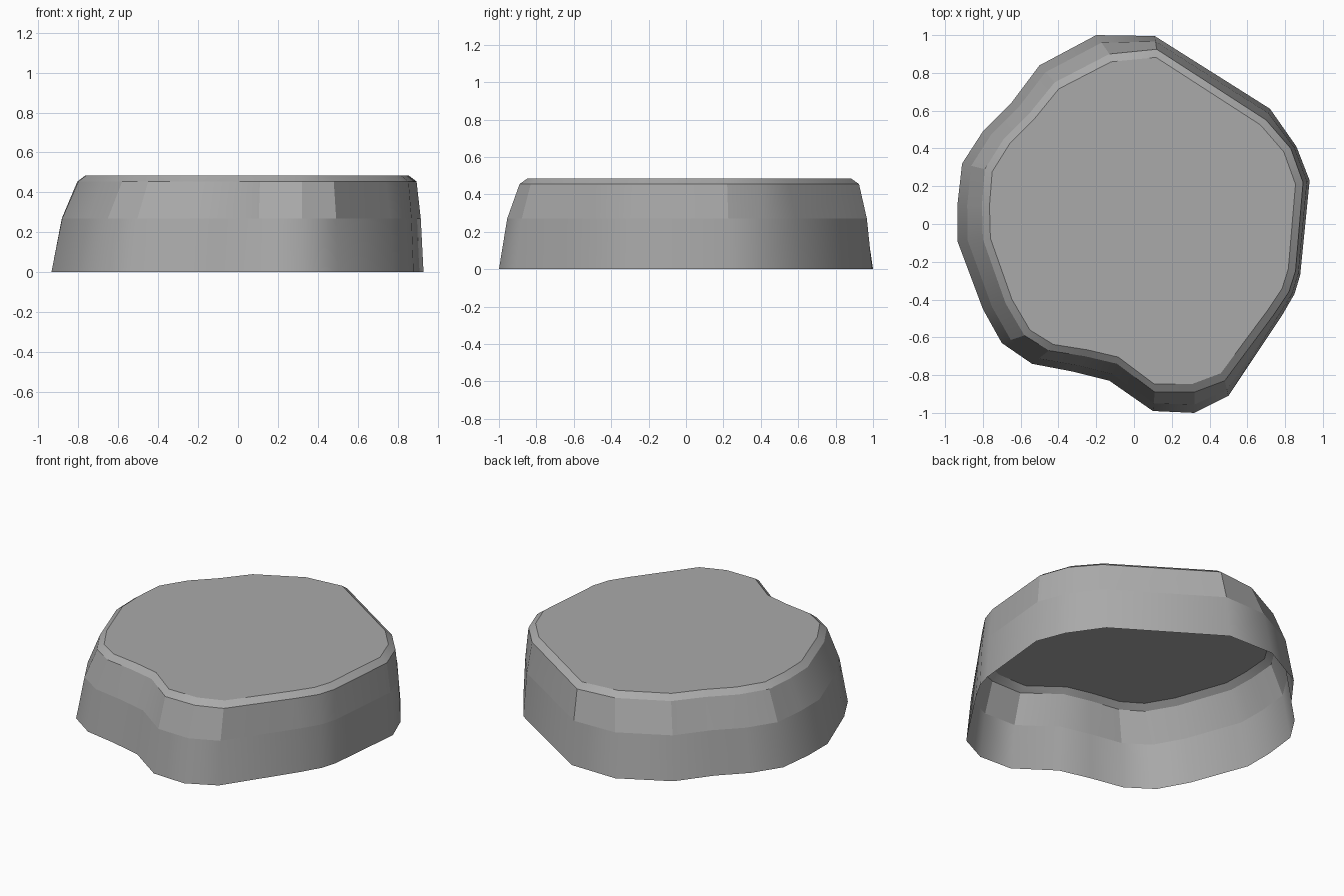
import bpy
import bmesh
import math

if "Cube" in bpy.data.objects:
    bpy.data.objects.remove(bpy.data.objects["Cube"], do_unlink=True)

# Stone colour
stone = bpy.data.materials.new("stone grey")
stone.use_nodes = True
grey = (0.4, 0.4, 0.4, 1)
stone.diffuse_color = grey
stone.node_tree.nodes["Principled BSDF"].inputs["Base Color"].default_value = grey

# Irregular outlines in hundredths, running clockwise from the back
foot = [(-20, 100), (11, 99.5), (72, 61), (86, 41), (93, 23), (88, -27),
        (85, -37), (78, -49), (50, -91), (32, -100), (10, -99), (-13, -83),
        (-33, -78), (-54, -74), (-70, -63), (-80, -45), (-93.5, -9),
        (-93.5, 10), (-91, 32), (-80, 49), (-65, 64), (-50, 84)]
rim = [(-13, 90), (12, 92.5), (70, 55), (83, 40), (89.5, 22), (85.5, -25),
       (82, -36), (74, -48), (48, -83), (32, -89), (11, -89), (-9, -74),
       (-26, -70), (-45, -67), (-58, -59), (-68, -42), (-80, -8),
       (-80.5, 10), (-79, 29), (-69, 45), (-55, 59), (-42, 75)]


def blend(first, second, amount):
    """Outline part of the way between two outlines."""
    return [tuple(a + (b - a) * amount for a, b in zip(p, q))
            for p, q in zip(first, second)]


waist = blend(foot, rim, 0.4)
centre = [(4.5, 1.5)] * len(rim)
plateau = blend(rim, centre, 0.047)

# Stack the outlines into a shell that is open underneath
bm = bmesh.new()
levels = [(foot, 0), (waist, 0.27), (rim, 0.455), (plateau, 0.485)]
rings = [[bm.verts.new((x / 100, y / 100, z)) for x, y in outline]
         for outline, z in levels]

for lower, upper in zip(rings, rings[1:]):
    for i in range(len(lower)):
        bm.faces.new((lower[i], upper[i], upper[i - 1], lower[i - 1]))
bm.faces.new(reversed(rings[-1]))
bm.normal_update()

# Smooth around each band, with hard seams between the bands
for face in bm.faces:
    face.smooth = True
for ring in rings[1:]:
    for i in range(len(ring)):
        bm.edges.get((ring[i - 1], ring[i])).smooth = False

# Chiselled corners on the upper band
for below, above in zip(rings[1], rings[2]):
    edge = bm.edges.get((below, above))
    if edge.calc_face_angle() > math.radians(22):
        edge.smooth = False

mesh = bpy.data.meshes.new("stone_slab")
bm.to_mesh(mesh)
bm.free()
mesh.materials.append(stone)
slab = bpy.data.objects.new("stone_slab", mesh)
bpy.context.collection.objects.link(slab)
